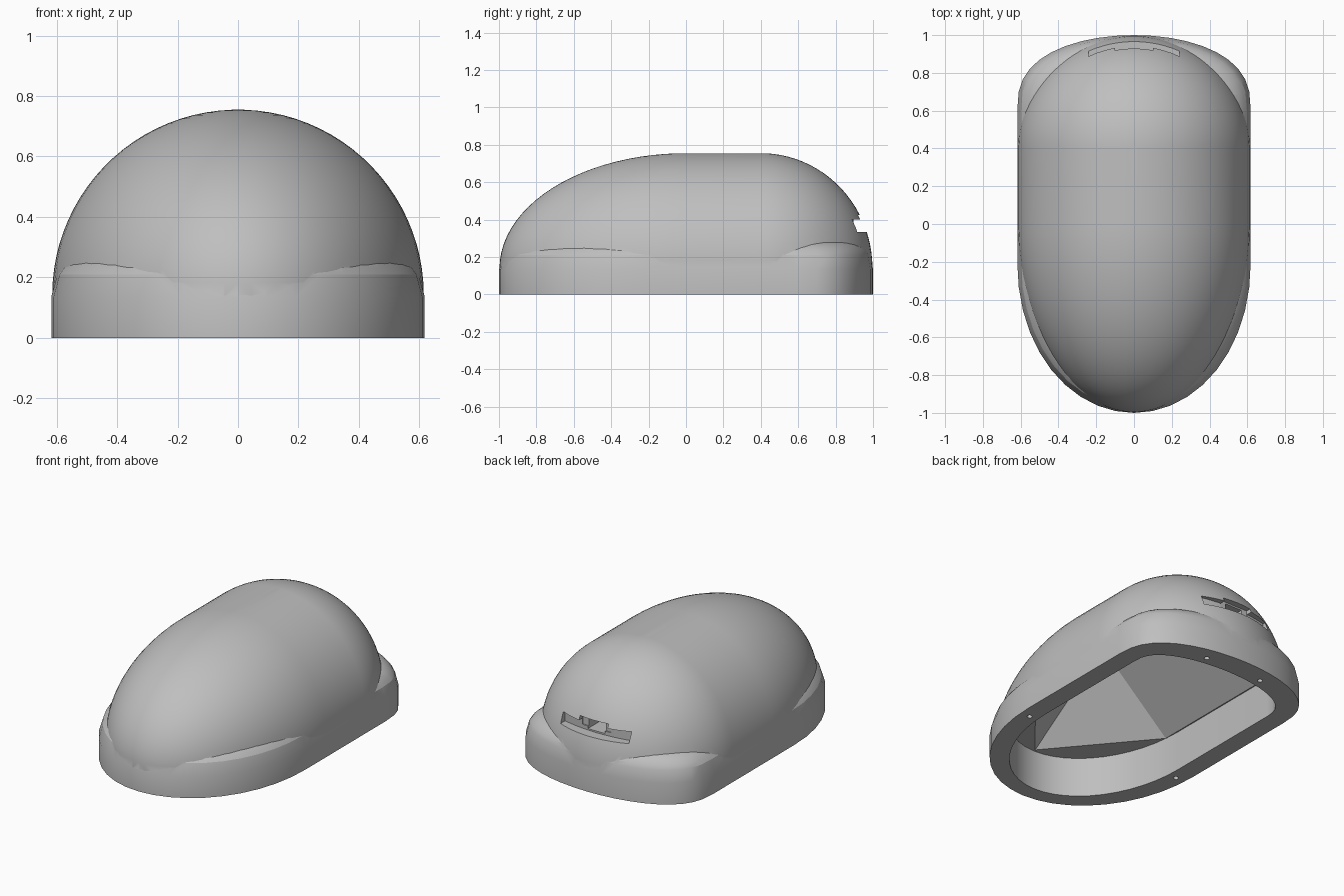
import bpy, bmesh, math

cube = bpy.data.objects.get("Cube")
if cube:
    bpy.data.objects.remove(cube, do_unlink=True)

grey = bpy.data.materials.new("shell_grey")
grey.use_nodes = True
COLOUR = (0.52, 0.52, 0.52, 1)
grey.diffuse_color = COLOUR
grey.node_tree.nodes["Principled BSDF"].inputs["Base Color"].default_value = COLOUR


def finish(name, bm):
    bmesh.ops.recalc_face_normals(bm, faces=bm.faces)
    mesh = bpy.data.meshes.new(name)
    bm.to_mesh(mesh)
    bm.free()
    mesh.materials.append(grey)
    obj = bpy.data.objects.new(name, mesh)
    bpy.context.collection.objects.link(obj)
    return obj


def outline(width, front, rear, steps):
    """Two ends, each (spine end, length, roundness), joined by straight sides."""
    points = []
    for half, (spine, length, p) in enumerate((rear, front)):
        for i in range(steps + 1):
            a = math.pi * (half + i / steps)
            s = math.sin(a)
            y = math.copysign(abs(s) ** (2 / p), s) * length
            points.append((math.cos(a) * width, y, spine))
    return points


def loft(name, points, levels):
    """Stack copies of an outline, each shrunk toward its spine."""
    bm = bmesh.new()
    rings = [[bm.verts.new((x * k, spine + y * k, z)) for x, y, spine in points]
             for k, z in levels]
    n = len(points)
    for low, high in zip(rings, rings[1:]):
        for i in range(n):
            j = (i + 1) % n
            bm.faces.new((low[i], low[j], high[j], high[i]))
    bm.faces.new(rings[0])
    bm.faces.new(rings[-1])
    return finish(name, bm)


def prism(name, points, bottom, top):
    bm = bmesh.new()
    face = bm.faces.new([bm.verts.new((x, y, bottom)) for x, y in points])
    up = bmesh.ops.extrude_face_region(bm, geom=[face])["geom"]
    for v in up:
        if isinstance(v, bmesh.types.BMVert):
            v.co.z = top
    return finish(name, bm)


def combine(target, other, operation):
    mod = target.modifiers.new(operation, "BOOLEAN")
    mod.operation, mod.solver, mod.object = operation, "EXACT", other
    bpy.context.view_layer.objects.active = target
    bpy.ops.object.modifier_apply(modifier=mod.name)
    bpy.data.objects.remove(other, do_unlink=True)


# Base wall with a rounded shoulder
SEAM = 0.135
shoulder = [(1 - 0.25 * (1 - math.cos(t)), SEAM + 0.15 * math.sin(t))
            for t in (math.radians(a) for a in range(30, 91, 10))]
shell = loft("shell", outline(0.618, (-0.2, 0.8, 2.08), (0.6, 0.4, 2.7), 20),
             [(1, 0), (1, SEAM)] + shoulder)

# Long dome with a stretched front and a rounder back
arc = [math.radians(88 * i / 22) for i in range(23)]
dome = loft("dome", outline(0.615, (0, 0.997, 2), (0.4, 0.597, 2), 44),
            [(1, 0.1)] + [(math.cos(t), 0.14 + 0.615 * math.sin(t)) for t in arc])
combine(shell, dome, "UNION")

# Opening in the underside
opening = loft("opening", outline(0.497, (-0.2, 0.7, 2), (0.6, 0.25, 2.6), 24),
               [(1, -0.1), (1, 0.25)])
combine(shell, opening, "DIFFERENCE")

# Faceted roof of the hollow
bm = bmesh.new()
half_plan = [(0.49, -0.3), (0.49, 0.58), (0, 0.84), (0, -0.885)]
for x, y in half_plan:
    for side in ((-1, 1) if x else (1,)):
        for z in (0.2, 0.25):
            bm.verts.new((side * x, y, z))
for y in (-0.28, 0.54):
    bm.verts.new((0, y, 0.66))
bmesh.ops.convex_hull(bm, input=bm.verts)
combine(shell, finish("hollow_roof", bm), "DIFFERENCE")

# Curved slot across the back, stepped higher in the middle
xs = [-0.24 + 0.04 * i for i in range(13)]
slot = [(x, 0.9 - 0.5 * x * x) for x in xs] + [(0.24, 1.1), (-0.24, 1.1)]
combine(shell, prism("slot", slot, 0.335, 0.4), "DIFFERENCE")


def box(x, half, y0, y1):
    return [(x - half, y0), (x + half, y0), (x + half, y1), (x - half, y1)]


combine(shell, prism("slot_step", box(0, 0.1, 0.89, 1.1), 0.36, 0.425), "DIFFERENCE")
combine(shell, prism("slot_hole", box(0, 0.06, 0.6, 1), 0.345, 0.415), "DIFFERENCE")

# Screw holes in the rim
for x, y in ((0.55, -0.28), (0.2, 0.89)):
    for side in (-1, 1):
        ring = [(side * x + 0.016 * math.cos(i * math.pi / 6),
                 y + 0.016 * math.sin(i * math.pi / 6)) for i in range(12)]
        combine(shell, prism("screw_hole", ring, -0.05, 0.1), "DIFFERENCE")

# Smooth shading with crisp edges
bpy.ops.object.select_all(action="DESELECT")
shell.select_set(True)
bpy.context.view_layer.objects.active = shell
bpy.ops.object.shade_smooth_by_angle(angle=math.radians(20))
